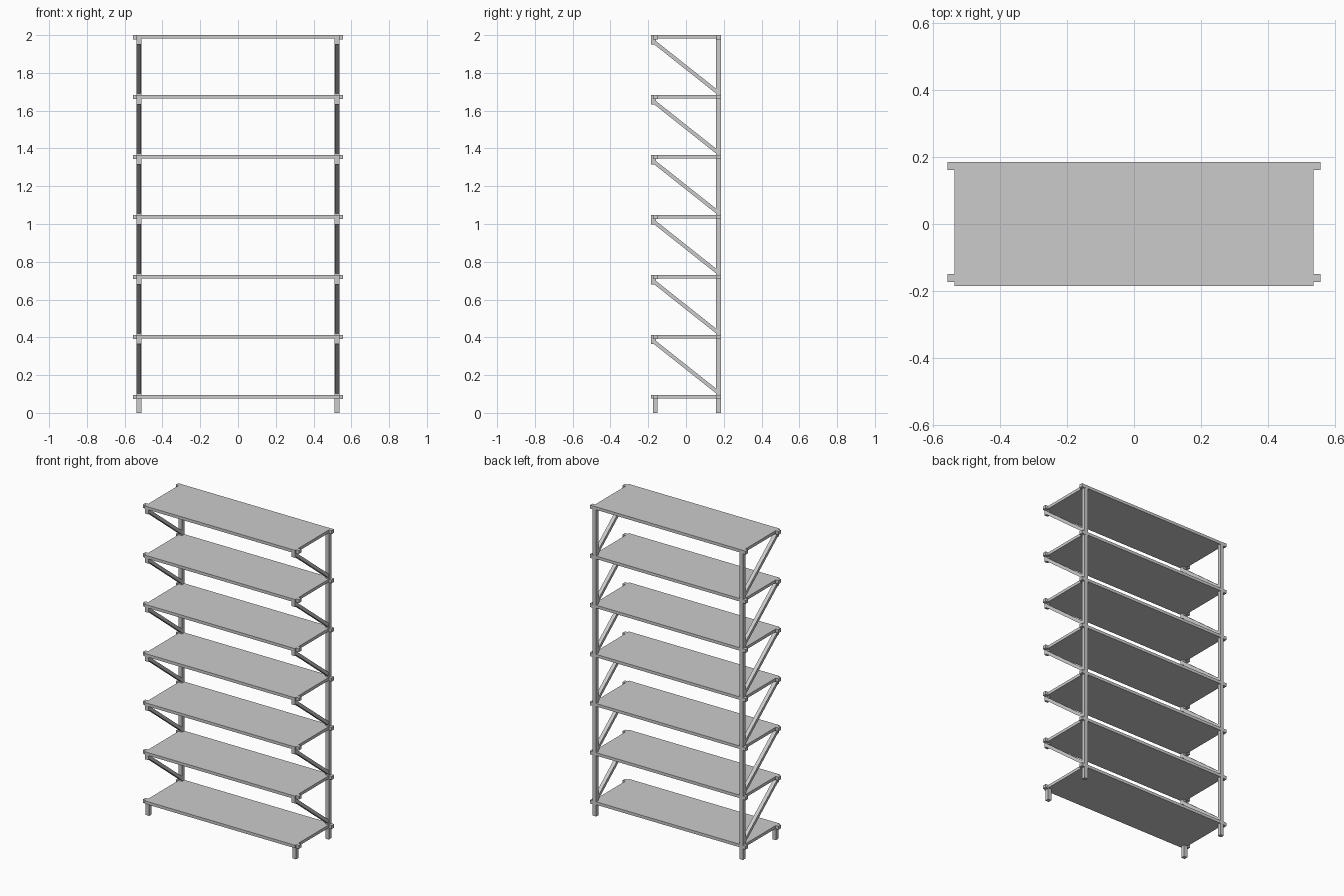
import bpy, math
from mathutils import Vector

if "Cube" in bpy.data.objects:
    bpy.data.objects.remove(bpy.data.objects["Cube"])

def box(name, x0, x1, y0, y1, z0, z1):
    bpy.ops.mesh.primitive_cube_add(size=1, location=((x0+x1)/2, (y0+y1)/2, (z0+z1)/2))
    o = bpy.context.object
    o.name = name
    o.scale = (x1-x0, y1-y0, z1-z0)
    return o

def brace(name, x, width, a, b, thick):
    # square bar between two (y, z) points
    d = Vector((0, b[0]-a[0], b[1]-a[1]))
    bpy.ops.mesh.primitive_cube_add(size=1, location=(x, (a[0]+b[0])/2, (a[1]+b[1])/2))
    o = bpy.context.object
    o.name = name
    o.scale = (width, d.length, thick)
    o.rotation_euler = (math.atan2(d.z, d.y), 0, 0)

TH = 0.019            # shelf thickness
HALF = 0.537          # shelf half length
STEP = 0.3175
tops = [0.095 + STEP * i for i in range(7)]

# Shelves
for t in tops:
    box("shelf", -HALF, HALF, -0.185, 0.185, t - TH, t)

for s in (-1, 1):
    xa, xb = sorted((s * 0.512, s * HALF))
    # Uprights at the back, short legs at the front
    box("back_post", xa, xb, 0.16, 0.185, 0, 1.998)
    box("front_leg", xa, xb, -0.175, -0.15, 0, 0.08)
    for i, t in enumerate(tops):
        # Rail ends sticking out past the shelf
        ra, rb = sorted((s * 0.53, s * 0.557))
        box("back_rail_end", ra, rb, 0.161, 0.186, t - 0.022, t)
        box("front_rail_end", ra, rb, -0.174, -0.149, t - 0.022, t)
        if i:
            # Front bracket block and diagonal brace down to the post
            box("bracket", xa, xb, -0.184, -0.16, t - 0.049, t - TH)
            brace("brace", s * 0.5245, 0.024, (-0.168, t - 0.037), (0.17, t - 0.305), 0.02)
